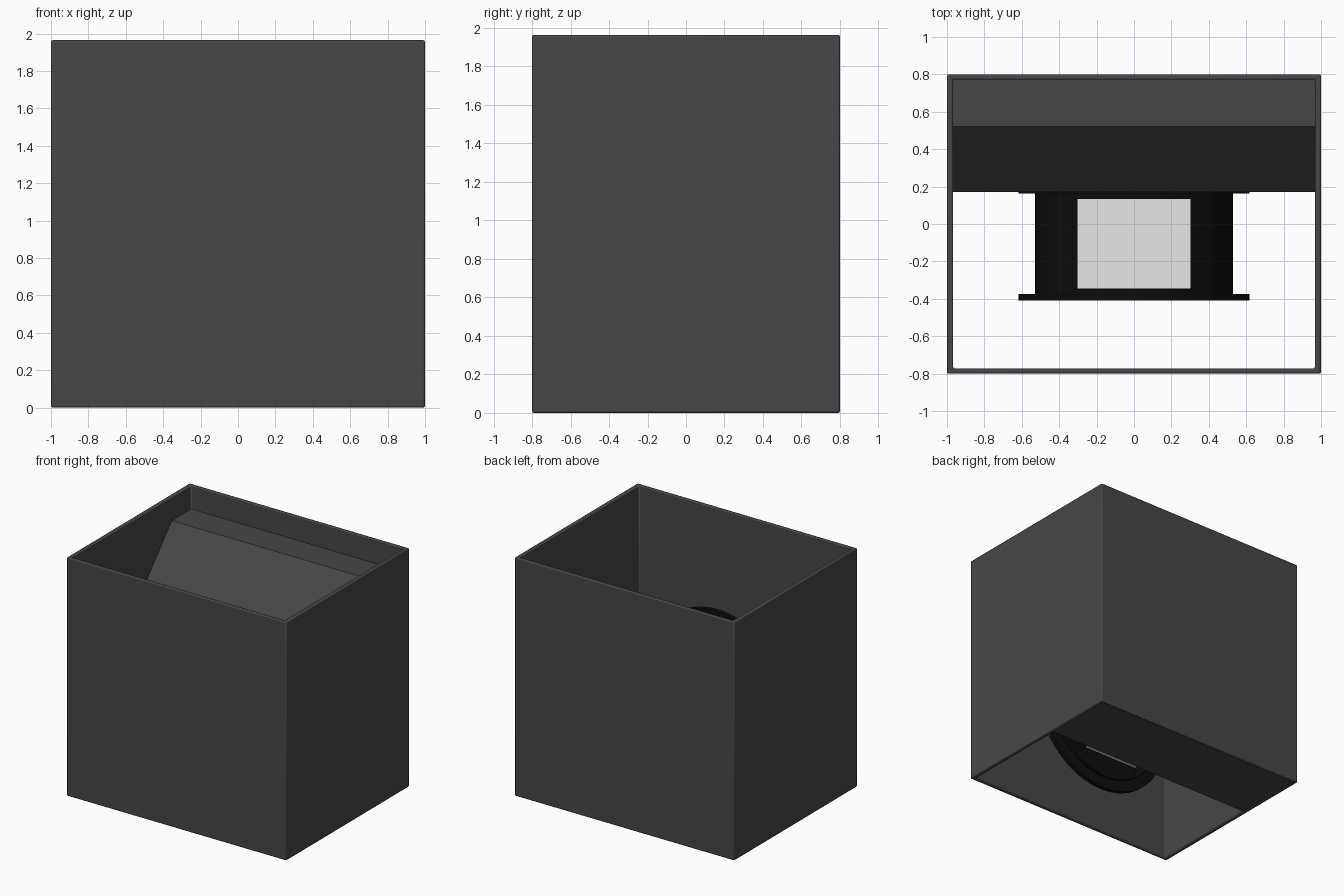
import bpy, bmesh, math
from mathutils import Matrix

if "Cube" in bpy.data.objects:
    bpy.data.objects.remove(bpy.data.objects["Cube"])


def material(name, rgb):
    m = bpy.data.materials.new(name)
    m.diffuse_color = (*rgb, 1)
    m.use_nodes = True
    m.node_tree.nodes["Principled BSDF"].inputs["Base Color"].default_value = m.diffuse_color
    return m


GREY = material("dark grey paint", (0.062, 0.062, 0.062))
BLACK = material("black metal", (0.004, 0.004, 0.004))
WHITE = material("white diffuser", (0.8, 0.8, 0.8))
H = 1.964          # housing height
LAMP_Z = 0.725     # lamp axis height


def finish(name, bm, mat):
    bmesh.ops.recalc_face_normals(bm, faces=bm.faces)
    me = bpy.data.meshes.new(name)
    bm.to_mesh(me)
    bm.free()
    ob = bpy.data.objects.new(name, me)
    bpy.context.collection.objects.link(ob)
    me.materials.append(mat)
    return ob


def box(name, lo, hi, mat):
    bm = bmesh.new()
    bmesh.ops.create_cube(bm, size=1)
    for v in bm.verts:
        v.co = [lo[i] + (v.co[i] + 0.5) * (hi[i] - lo[i]) for i in range(3)]
    return finish(name, bm, mat)


def cylinder_y(name, r, y0, y1, mat):
    bm = bmesh.new()
    bmesh.ops.create_cone(bm, cap_ends=True, segments=64, radius1=r, radius2=r, depth=y1 - y0)
    bm.transform(Matrix.Translation((0, (y0 + y1) / 2, LAMP_Z)) @ Matrix.Rotation(math.pi / 2, 4, 'X'))
    return finish(name, bm, mat)


def smooth(ob):
    bpy.ops.object.select_all(action='DESELECT')
    ob.select_set(True)
    bpy.context.view_layer.objects.active = ob
    bpy.ops.object.shade_smooth_by_angle(angle=math.radians(30))


# Housing: square tube, open at top and bottom
bm = bmesh.new()
rings = []
for x, y, z in ((1, 0.8, 0), (1, 0.8, H), (0.967, 0.772, H), (0.967, 0.772, 0)):
    rings.append([bm.verts.new((sx * x, sy * y, z)) for sx, sy in ((-1, -1), (1, -1), (1, 1), (-1, 1))])
for i in range(4):
    a, b = rings[i], rings[(i + 1) % 4]
    for j in range(4):
        k = (j + 1) % 4
        bm.faces.new((a[j], a[k], b[k], b[j]))
housing = finish("housing", bm, GREY)
bev = housing.modifiers.new("soft edges", 'BEVEL')
bev.width = 0.009
bev.segments = 2

# Wall mount block with sloped top, running across the back
bm = bmesh.new()
profile = ((0.78, 0.006), (0.172, 0.006), (0.172, 1.38), (0.52, 1.77), (0.78, 1.77))
face = bm.faces.new([bm.verts.new((-0.97, y, z)) for y, z in profile])
ext = bmesh.ops.extrude_face_region(bm, geom=[face])
bmesh.ops.translate(bm, vec=(1.94, 0, 0), verts=[g for g in ext["geom"] if isinstance(g, bmesh.types.BMVert)])
finish("mount_block", bm, GREY)

# Lamp drum with end flanges
drum = cylinder_y("lamp_drum", 0.528, -0.39, 0.18, BLACK)
front_flange = cylinder_y("front_flange", 0.618, -0.41, -0.373, BLACK)
back_flange = cylinder_y("back_flange", 0.618, 0.164, 0.2, BLACK)

# Pockets above and below, each with a white light panel
for side, s in (("upper", 1), ("lower", -1)):
    z0, z1 = sorted((LAMP_Z + s * 0.34, LAMP_Z + s * 0.7))
    cutter = box(side + "_pocket_cutter", (-0.302, -0.347, z0), (0.302, 0.135, z1), BLACK)
    cutter.hide_render = True
    cutter.hide_viewport = True
    cut = drum.modifiers.new(side + " pocket", 'BOOLEAN')
    cut.operation = 'DIFFERENCE'
    cut.solver = 'EXACT'
    cut.object = cutter
    z0, z1 = sorted((LAMP_Z + s * 0.338, LAMP_Z + s * 0.347))
    box(side + "_light_panel", (-0.301, -0.346, z0), (0.301, 0.134, z1), WHITE)

for ob in (housing, drum, front_flange, back_flange):
    smooth(ob)
